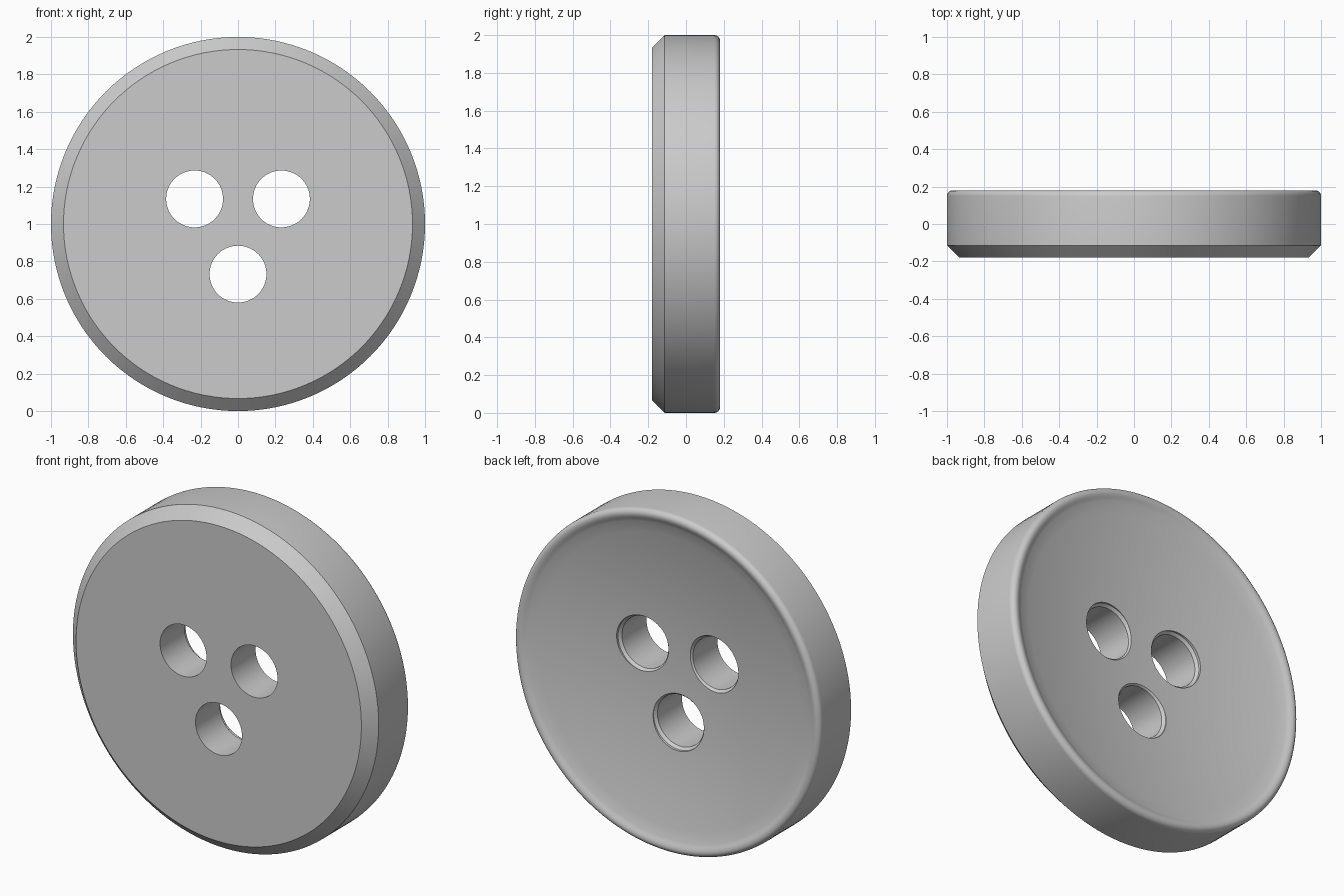
import bpy, bmesh, math
from mathutils import Matrix

cube = bpy.data.objects.get("Cube")
if cube:
    bpy.data.objects.remove(cube, do_unlink=True)

CENTRE_Z = 1.0
HOLE_R = 0.152

grey = bpy.data.materials.new("button_grey")
grey.use_nodes = True
COLOUR = (0.6, 0.6, 0.6, 1)
grey.diffuse_color = COLOUR
grey.node_tree.nodes["Principled BSDF"].inputs["Base Color"].default_value = COLOUR


def lathe(name, profile, x, z, steps):
    """Revolve (radius, y) points around a front-to-back axis through (x, z)."""
    bm = bmesh.new()
    verts = [bm.verts.new((r, y, 0)) for r, y in profile]
    edges = [bm.edges.new(pair) for pair in zip(verts, verts[1:])]
    bmesh.ops.spin(bm, geom=verts + edges, cent=(0, 0, 0), axis=(0, 1, 0),
                   angle=math.tau, steps=steps, use_duplicate=False)
    bmesh.ops.remove_doubles(bm, verts=bm.verts, dist=0.0001)
    # Close the flat ends
    bmesh.ops.holes_fill(bm, edges=[e for e in bm.edges if e.is_boundary], sides=0)
    bmesh.ops.recalc_face_normals(bm, faces=bm.faces)
    bmesh.ops.transform(bm, matrix=Matrix.Translation((x, 0, z)), verts=bm.verts)
    mesh = bpy.data.meshes.new(name)
    bm.to_mesh(mesh)
    bm.free()
    obj = bpy.data.objects.new(name, mesh)
    bpy.context.collection.objects.link(obj)
    mesh.materials.append(grey)
    return obj


# Disc: bevelled front edge, rounded rear lip, shallow dished back
profile = [(0.933, -0.18), (1.0, -0.114)]
for i in range(7):
    a = math.radians(15 * i)
    profile.append((0.97 + 0.03 * math.cos(a), 0.15 + 0.03 * math.sin(a)))
profile += [(0.96, 0.1785), (0.95, 0.1745), (0.94, 0.169)]
for i in range(14):
    r = 0.925 * (1 - i / 14)
    profile.append((r, 0.058 + 0.104 * (r / 0.925) ** 2))
profile.append((0, 0.058))
button = lathe("button_disc", profile, 0, CENTRE_Z, 128)

# Three thread holes, slightly flared at the back
bpy.context.view_layer.objects.active = button
for i in range(3):
    a = math.radians(30 + 120 * i)
    cutter = lathe("hole_cutter", [(HOLE_R, -0.3), (HOLE_R, 0.05), (0.166, 0.066), (0.166, 0.3)],
                   0.268 * math.cos(a), CENTRE_Z + 0.268 * math.sin(a), 64)
    cutter.hide_render = True
    cut = button.modifiers.new("thread_hole", 'BOOLEAN')
    cut.operation = 'DIFFERENCE'
    cut.solver = 'EXACT'
    cut.object = cutter
    bpy.ops.object.modifier_apply(modifier=cut.name)
    bpy.data.objects.remove(cutter, do_unlink=True)

# Smooth shading with crisp bevels
bpy.ops.object.select_all(action='DESELECT')
button.select_set(True)
bpy.ops.object.shade_smooth_by_angle(angle=math.radians(30))
